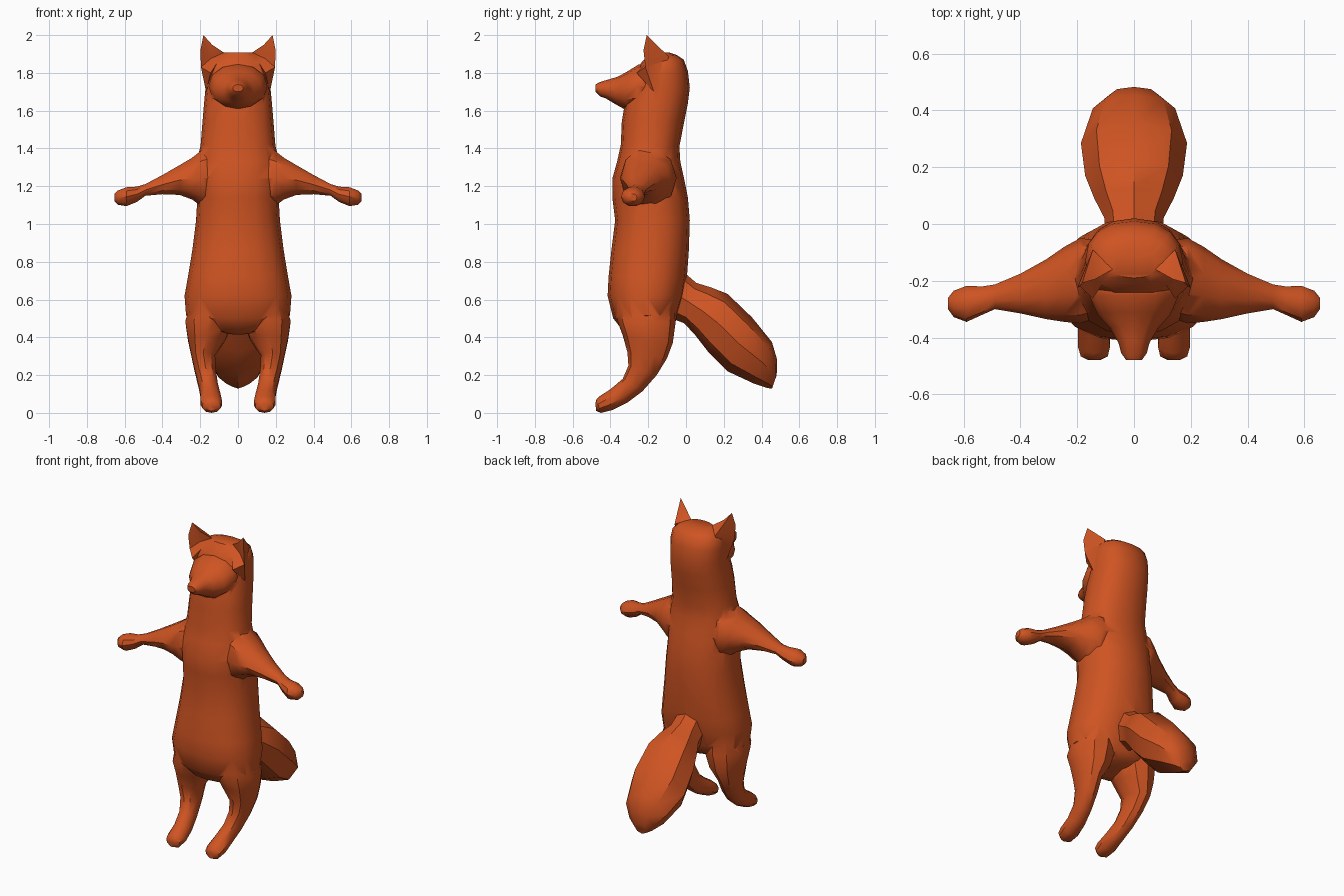
import bpy, bmesh, math
from mathutils import Vector

if "Cube" in bpy.data.objects:
    bpy.data.objects.remove(bpy.data.objects["Cube"])

fur = bpy.data.materials.new("orange fur")
fur.diffuse_color = (0.62, 0.088, 0.016, 1)
fur.use_nodes = True
fur.node_tree.nodes["Principled BSDF"].inputs["Base Color"].default_value = fur.diffuse_color


def activate(ob):
    bpy.ops.object.select_all(action='DESELECT')
    ob.select_set(True)
    bpy.context.view_layer.objects.active = ob


def finish(name, bm, mirror=False):
    bmesh.ops.recalc_face_normals(bm, faces=bm.faces)
    me = bpy.data.meshes.new(name)
    bm.to_mesh(me)
    bm.free()
    me.materials.append(fur)
    ob = bpy.data.objects.new(name, me)
    bpy.context.collection.objects.link(ob)
    if mirror:
        activate(ob)
        mod = ob.modifiers.new("mirror", 'MIRROR')
        mod.use_mirror_merge = False
        bpy.ops.object.modifier_apply(modifier="mirror")
    return ob


def loft(name, rings, n=12, power=1.0, mirror=False):
    """Skin rings given as (centre, half axis u, half axis v)."""
    bm = bmesh.new()
    rows = []
    for c, u, v in rings:
        row = []
        for i in range(n):
            a = 2 * math.pi * i / n
            cu, sv = math.cos(a), math.sin(a)
            cu = math.copysign(abs(cu) ** power, cu)
            sv = math.copysign(abs(sv) ** power, sv)
            row.append(bm.verts.new(c + u * cu + v * sv))
        rows.append(row)
    for a, b in zip(rows, rows[1:]):
        for i in range(n):
            j = (i + 1) % n
            bm.faces.new((a[i], a[j], b[j], b[i]))
    bm.faces.new(rows[0])
    bm.faces.new(rows[-1])
    return finish(name, bm, mirror)


def side_ring(ya, za, yb, zb, x0, x1):
    """Ring spanning two side-profile points and an x range."""
    a, b = Vector((0, ya, za)), Vector((0, yb, zb))
    return ((a + b) / 2 + Vector(((x0 + x1) / 2, 0, 0)), (a - b) / 2,
            Vector(((x1 - x0) / 2, 0, 0)))


def arm_ring(x, y0, y1, z0, z1):
    return (Vector((x, (y0 + y1) / 2, (z0 + z1) / 2)),
            Vector((0, (y1 - y0) / 2, 0)), Vector((0, 0, (z1 - z0) / 2)))


# Torso, neck and skull: front y, front z, back y, back z, half width
torso = [(-.27, .415, -.10, .44, .07), (-.33, .43, -.06, .47, .18),
         (-.385, .50, -.04, .53, .275), (-.415, .62, -.01, .62, .283),
         (-.41, .72, .005, .72, .265), (-.395, .86, .015, .86, .242),
         (-.375, 1.02, .02, 1.02, .222), (-.39, 1.14, .01, 1.14, .215),
         (-.39, 1.24, -.01, 1.24, .22), (-.365, 1.33, -.03, 1.33, .22),
         (-.345, 1.42, -.035, 1.41, .198), (-.34, 1.54, -.01, 1.54, .188),
         (-.325, 1.63, .01, 1.64, .18), (-.29, 1.72, .02, 1.72, .172),
         (-.27, 1.79, .01, 1.81, .172), (-.24, 1.85, -.012, 1.87, .16),
         (-.21, 1.885, -.05, 1.895, .13), (-.19, 1.908, -.09, 1.908, .08)]
body = loft("fox_body", [side_ring(a, b, c, d, -w, w)
                         for a, b, c, d, w in torso], 16, .88)

# Muzzle: top y, top z, bottom y, bottom z, half width
muzzle = [(-.18, 1.85, -.18, 1.64, .145), (-.25, 1.845, -.26, 1.612, .156),
          (-.31, 1.808, -.33, 1.61, .128), (-.36, 1.78, -.375, 1.635, .085),
          (-.41, 1.765, -.425, 1.665, .055), (-.455, 1.752, -.455, 1.675, .045),
          (-.48, 1.738, -.478, 1.70, .028)]
parts = [loft("muzzle", [side_ring(a, b, c, d, -w, w)
                         for a, b, c, d, w in muzzle], 12, .95)]

# Ears: cupped pointed shells
bm = bmesh.new()
rim = [bm.verts.new(p) for p in (
    (.145, -.262, 1.80), (.196, -.215, 1.83), (.199, -.225, 1.92),
    (.183, -.208, 2.0), (.138, -.195, 1.95), (.075, -.16, 1.908))]
cup, back, low = [bm.verts.new(p) for p in (
    (.145, -.185, 1.875), (.145, -.09, 1.885), (.169, -.17, 1.70))]
for i in range(6):
    bm.faces.new((rim[i], rim[(i + 1) % 6], cup))
    if 1 <= i <= 4:
        bm.faces.new((rim[i + 1], rim[i], back))
for a, b in ((rim[5], back), (back, rim[1]), (rim[1], rim[0]), (rim[0], rim[5])):
    bm.faces.new((a, b, low))
parts.append(finish("ears", bm, True))

# Arms with rounded paws
arms = [(.10, -.32, -.06, 1.06, 1.44), (.19, -.35, -.05, 1.085, 1.40),
        (.245, -.345, -.08, 1.125, 1.355), (.31, -.335, -.125, 1.15, 1.315),
        (.40, -.315, -.175, 1.155, 1.262), (.49, -.30, -.213, 1.148, 1.213),
        (.535, -.32, -.22, 1.115, 1.20), (.59, -.345, -.218, 1.092, 1.197),
        (.635, -.328, -.235, 1.10, 1.18), (.655, -.30, -.26, 1.12, 1.16)]
parts.append(loft("arms", [arm_ring(*r) for r in arms], 10, 1, True))

# Legs with thighs and forward feet
legs = [(-.35, .62, -.07, .62, .03, .24), (-.365, .49, -.055, .48, .02, .285),
        (-.335, .41, -.07, .37, .06, .270), (-.31, .32, -.10, .29, .118, .25),
        (-.305, .25, -.155, .20, .115, .232), (-.335, .18, -.23, .115, .105, .212),
        (-.40, .125, -.31, .055, .09, .20), (-.455, .09, -.39, .015, .082, .20),
        (-.475, .07, -.45, .0, .09, .19), (-.48, .05, -.475, .01, .115, .165)]
parts.append(loft("legs", [side_ring(*r) for r in legs], 10, .95, True))

# Bushy tail growing out of the lower back
tail = [(-.09, .78, -.12, .52, .08), (.0, .735, -.05, .49, .10),
        (.055, .688, -.01, .475, .105), (.13, .665, .05, .41, .14),
        (.22, .63, .12, .32, .172), (.35, .505, .22, .22, .187),
        (.455, .375, .36, .155, .145), (.483, .28, .43, .132, .085),
        (.48, .20, .455, .128, .04)]
parts.append(loft("tail", [side_ring(a, b, c, d, -w, w)
                           for a, b, c, d, w in tail], 8))

# Merge the parts into one continuous skin
activate(body)
for part in parts:
    mod = body.modifiers.new("merge", 'BOOLEAN')
    mod.operation, mod.solver, mod.object = 'UNION', 'EXACT', part
    bpy.ops.object.modifier_apply(modifier="merge")
    bpy.data.objects.remove(part)
bpy.ops.object.shade_smooth_by_angle(angle=math.radians(38))
